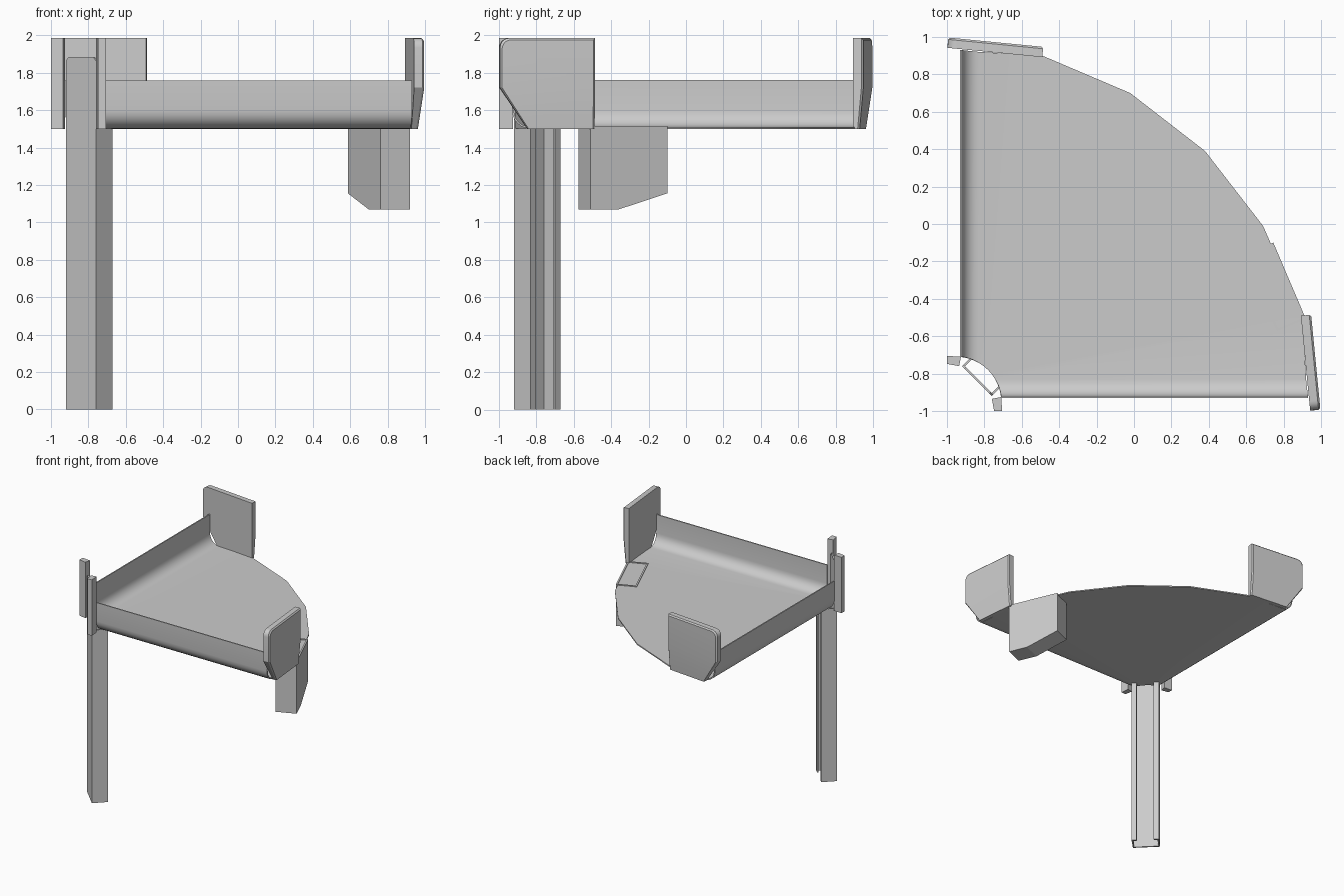
import bpy, bmesh
from math import sin, cos, pi, sqrt, radians
from mathutils import Vector

if "Cube" in bpy.data.objects:
    bpy.data.objects.remove(bpy.data.objects["Cube"])


def swap(p):
    """Mirror a point across the tray's diagonal (x = y)."""
    return Vector((p[1], p[0], p[2]))


def finish(name, bm, smooth=None, thickness=None):
    bmesh.ops.remove_doubles(bm, verts=bm.verts, dist=0.0005)
    bmesh.ops.recalc_face_normals(bm, faces=bm.faces)
    if thickness:
        # make sure the open tray sheet faces up before thickening
        biggest = max(bm.faces, key=lambda f: f.calc_area())
        if name == "tray" and biggest.normal.z < 0:
            bmesh.ops.reverse_faces(bm, faces=bm.faces)
    me = bpy.data.meshes.new(name)
    bm.to_mesh(me)
    bm.free()
    ob = bpy.data.objects.new(name, me)
    bpy.context.collection.objects.link(ob)
    bpy.ops.object.select_all(action='DESELECT')
    ob.select_set(True)
    bpy.context.view_layer.objects.active = ob
    if thickness:
        mod = ob.modifiers.new("thickness", 'SOLIDIFY')
        mod.thickness = abs(thickness)
        mod.offset = 1 if thickness > 0 else -1
        bpy.ops.object.modifier_apply(modifier=mod.name)
    if smooth:
        bpy.ops.object.shade_smooth_by_angle(angle=radians(smooth))
    return ob


def loft(rings, caps=None):
    """Skin equal-length rings and close both ends (caps = index lists)."""
    bm = bmesh.new()
    vs = [[bm.verts.new(p) for p in r] for r in rings]
    n = len(rings[0])
    for a, b in zip(vs, vs[1:]):
        for i in range(n):
            j = (i + 1) % n
            bm.faces.new((a[i], a[j], b[j], b[i]))
    for end in (vs[0], vs[-1]):
        for cap in caps or [range(n)]:
            bm.faces.new([end[i] for i in cap])
    return bm


def prism(plan, z0, z1):
    return loft([[Vector((x, y, z)) for x, y in plan] for z in (z0, z1)])


# Tray: quarter-round floor with two coved walls
COVE, CX, R = 0.10, -0.95, 0.24
profile = [(0, 1.76)] + [(COVE - COVE * cos(a), 1.6 - COVE * sin(a))
                         for a in [i * pi / 12 for i in range(7)]]
bm = bmesh.new()
start = [Vector((CX + sqrt(R * R - (d + 0.02) ** 2), -0.93 + d, z)) for d, z in profile]
end = [Vector((0.93 - 0.1 * d, -0.93 + d, z)) for d, z in profile]
for f in (Vector, swap):
    a = [bm.verts.new(f(p)) for p in start]
    b = [bm.verts.new(f(p)) for p in end]
    for i in range(len(a) - 1):
        bm.faces.new((a[i], b[i], b[i + 1], a[i + 1]))
rim = [(0.9, -0.49), (0.69, -0.01), (0.38, 0.39), (-0.02, 0.7), (-0.49, 0.9)]
arc = [(CX + R * cos(a), CX + R * sin(a)) for a in [radians(52.5 - 7.5 * i) for i in range(3)]]
floor = [end[-1]] + [Vector((x, y, 1.5)) for x, y in rim] + [swap(end[-1]), swap(start[-1])]
floor += [Vector((x, y, 1.5)) for x, y in arc] + [start[-1]]
bm.faces.new([bm.verts.new(p) for p in floor])
finish("tray", bm, 30, 0.01)

# End panels: rounded top corner, slanted lower corner, tapered lower half
along, out = Vector((-0.0975, 0.995, 0)), Vector((0.995, 0.0975, 0))
origin = Vector((0.942, -0.998, 0))
outline = [(0, 1.72)]
outline += [(0.05 - 0.05 * cos(a), 1.935 + 0.05 * sin(a)) for a in [i * pi / 10 for i in range(6)]]
outline += [(0.51, 1.985), (0.51, 1.72), (0.51, 1.5), (0.15, 1.5)]
n = len(outline)
caps = [list(range(n - 2)), [n - 3, n - 2, n - 1, 0]]


def panel_ring(depth, inset):
    pts = []
    for u, z in outline:
        t = depth - (0.02 if depth and z < 1.6 else 0)
        u += (0.26 - u) / 0.26 * inset
        if z > 1.73:
            z -= inset * (z - 1.72) / 0.265
        pts.append(origin + along * u + out * t + Vector((0, 0, z)))
    return pts


rings = [panel_ring(0, 0), panel_ring(0.045, 0), panel_ring(0.055, 0.01)]
finish("right_end_panel", loft(rings, caps), 25)
finish("back_end_panel", loft([[swap(p) for p in r] for r in rings], caps), 25)

# Short brackets beside the leg
flap = [(-0.71, -0.925), (-0.705, -1.0), (-0.748, -1.0), (-0.76, -0.935)]
finish("front_bracket", prism(flap, 1.5, 1.985))
finish("left_bracket", prism([(y, x) for x, y in flap], 1.5, 1.985))

# Leg: lipped channel set on the diagonal, with a tab rising behind the tray
def diag(s, t):
    k = sqrt(0.5)
    return (-0.84 + (s + t) * k, -0.84 + (t - s) * k)


W, D, T, LIP = 0.113, 0.127, 0.012, 0.042
half = [(W, 0), (W, D), (W - LIP, D), (W - LIP, D - T), (W - T, D - T), (W - T, T)]
channel = half + [(-s, t) for s, t in reversed(half)]
finish("leg", prism([diag(s, t) for s, t in channel], 0, 1.502))
tab = [(-W, 1.5), (-W, 1.865), (-W + 0.02, 1.885), (W - 0.02, 1.885), (W, 1.865), (W, 1.5)]
finish("leg_tab", loft([[Vector((*diag(s, t), z)) for s, z in tab] for t in (0, T)]))

# Hanging bin under the curved edge: open top, sloping base
near, far, depth = Vector((0.92, -0.51, 0)), Vector((0.745, -0.10, 0)), Vector((-0.157, -0.065, 0))
side = [(0, 1.515), (1, 1.515), (1, 1.155), (0.37, 1.07), (0, 1.07)]
bm = loft([[near.lerp(far, t) + depth * k + Vector((0, 0, z)) for t, z in side] for k in (0, 1)])
bmesh.ops.recalc_face_normals(bm, faces=bm.faces)
bmesh.ops.delete(bm, geom=[f for f in bm.faces if f.normal.z > 0.9], context='FACES_ONLY')
finish("hanging_bin", bm, None, -0.02)
